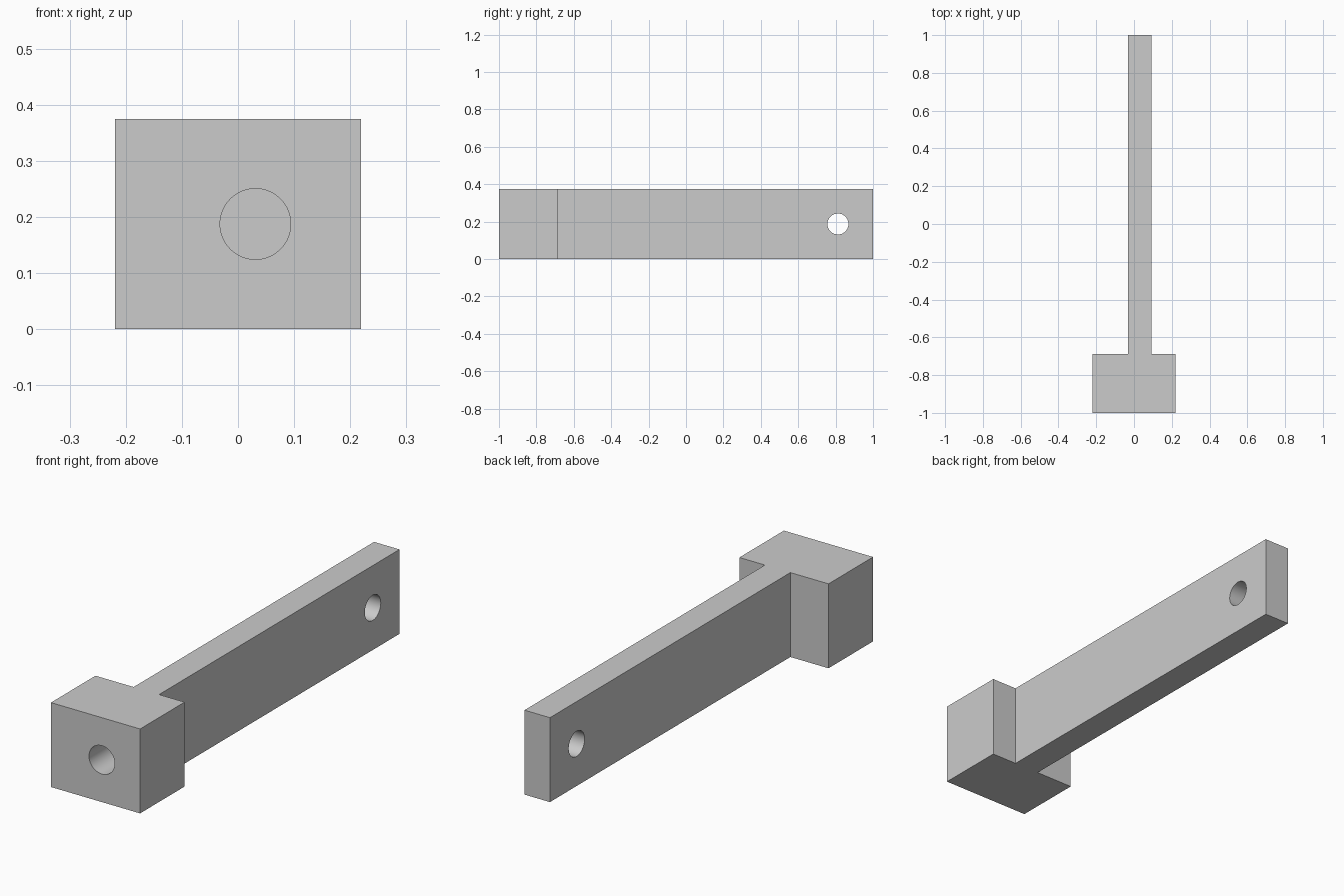
import bpy, bmesh, math
from mathutils import Matrix, Vector

cube = bpy.data.objects.get("Cube")
if cube:
    bpy.data.objects.remove(cube, do_unlink=True)

HEIGHT = 0.375
HEAD_X, HEAD_BACK = 0.219, -0.6875      # head half width, rear face
BAR_MID, BAR_HALF = 0.031, 0.0625       # bar is offset from the head centre

grey = bpy.data.materials.new("light grey")
grey.use_nodes = True
grey.diffuse_color = (0.6, 0.6, 0.6, 1)
grey.node_tree.nodes["Principled BSDF"].inputs["Base Color"].default_value = (0.6, 0.6, 0.6, 1)


def make_object(name, bm):
    bmesh.ops.recalc_face_normals(bm, faces=bm.faces)
    mesh = bpy.data.meshes.new(name)
    bm.to_mesh(mesh)
    bm.free()
    mesh.materials.append(grey)
    obj = bpy.data.objects.new(name, mesh)
    bpy.context.collection.objects.link(obj)
    return obj


def drill(body, radius, centre, axis, length):
    """Cut a round hole of the given length, centred on a point."""
    bm = bmesh.new()
    turn = Vector((0, 0, 1)).rotation_difference(Vector(axis)).to_matrix().to_4x4()
    bmesh.ops.create_cone(bm, cap_ends=True, segments=64, radius1=radius, radius2=radius,
                          depth=length, matrix=Matrix.Translation(centre) @ turn)
    cutter = make_object("hole_cutter", bm)
    cutter.hide_render = True
    cut = body.modifiers.new("hole", 'BOOLEAN')
    cut.operation, cut.solver, cut.object = 'DIFFERENCE', 'EXACT', cutter
    bpy.context.view_layer.objects.active = body
    bpy.ops.object.modifier_apply(modifier=cut.name)
    bpy.data.objects.remove(cutter, do_unlink=True)


# T-shaped outline of head and bar, extruded upward
left, right = BAR_MID + BAR_HALF, BAR_MID - BAR_HALF
outline = [(-HEAD_X, -1), (HEAD_X, -1), (HEAD_X, HEAD_BACK), (left, HEAD_BACK),
           (left, 1), (right, 1), (right, HEAD_BACK), (-HEAD_X, HEAD_BACK)]
bm = bmesh.new()
base = bm.faces.new([bm.verts.new((x, y, 0)) for x, y in outline])
top = bmesh.ops.extrude_face_region(bm, geom=[base])
bmesh.ops.translate(bm, vec=(0, 0, HEIGHT),
                    verts=[v for v in top["geom"] if isinstance(v, bmesh.types.BMVert)])
body = make_object("bar_with_block_head", bm)

# Blind hole in the head, cross hole through the end of the bar
drill(body, 0.063, (BAR_MID, -1, HEIGHT / 2), (0, 1, 0), 0.5)
drill(body, 0.056, (BAR_MID, 0.8125, HEIGHT / 2), (1, 0, 0), 0.4)

bpy.ops.object.select_all(action='DESELECT')
body.select_set(True)
bpy.context.view_layer.objects.active = body
bpy.ops.object.shade_smooth_by_angle(angle=math.radians(30))
